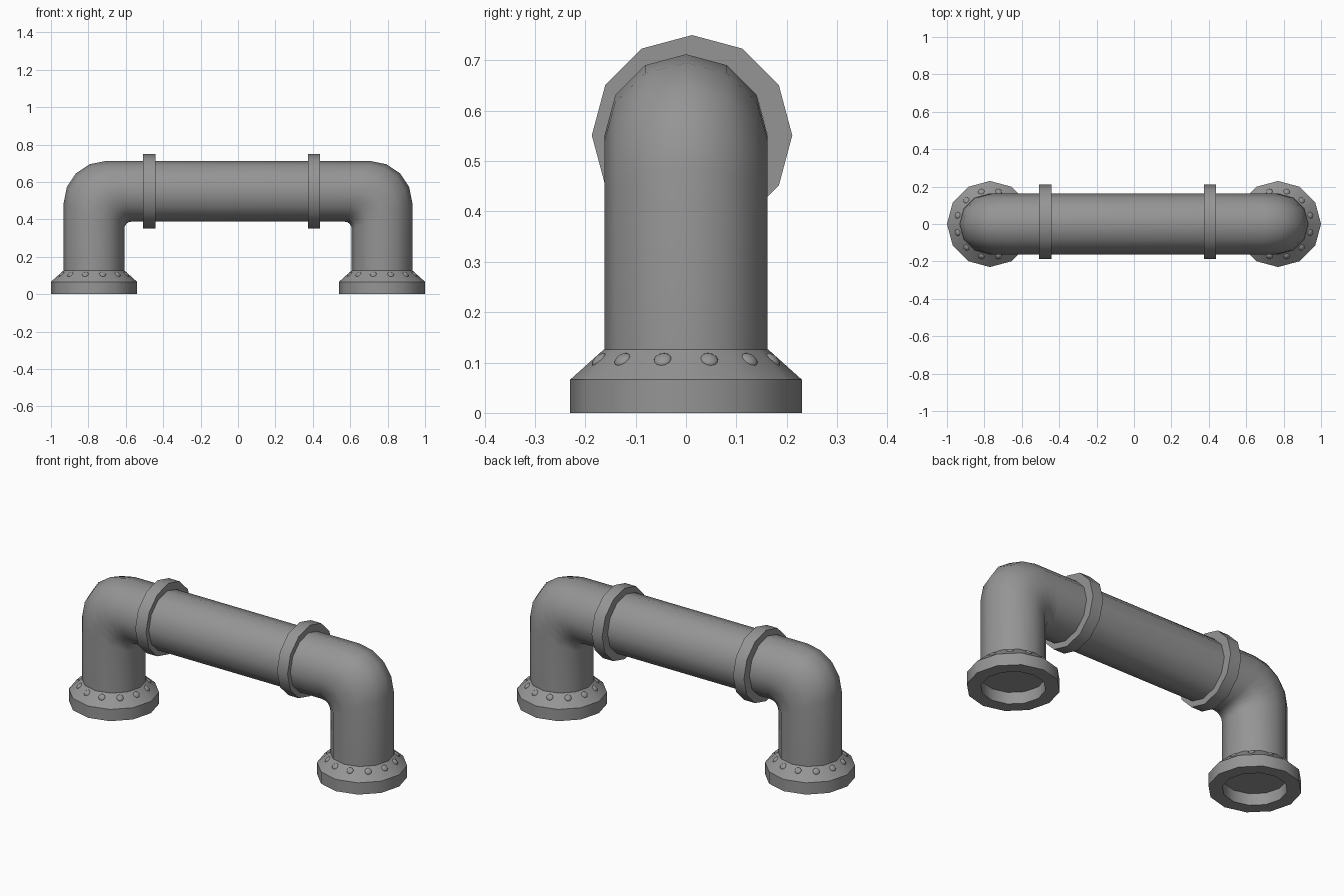
import bpy, bmesh
from math import sin, cos, pi, radians
from mathutils import Matrix, Vector

if "Cube" in bpy.data.objects:
    bpy.data.objects.remove(bpy.data.objects["Cube"])

N = 12
R = 0.162          # pipe radius
LEG_X, PIPE_Z = 0.77, 0.55

# dark grey metal
metal = bpy.data.materials.new("dark_metal")
metal.diffuse_color = (0.3, 0.3, 0.3, 1)
metal.use_nodes = True
metal.node_tree.nodes["Principled BSDF"].inputs["Base Color"].default_value = metal.diffuse_color


def finish(bm, name, angle=35):
    bmesh.ops.recalc_face_normals(bm, faces=bm.faces)
    mesh = bpy.data.meshes.new(name)
    bm.to_mesh(mesh)
    bm.free()
    mesh.materials.append(metal)
    ob = bpy.data.objects.new(name, mesh)
    bpy.context.collection.objects.link(ob)
    bpy.ops.object.select_all(action='DESELECT')
    ob.select_set(True)
    bpy.context.view_layer.objects.active = ob
    bpy.ops.object.shade_smooth_by_angle(angle=radians(angle))
    return ob


def loft(rings, name, closed=False):
    """Skin a list of N-point rings; closed joins the last to the first, else ends are capped."""
    bm = bmesh.new()
    vr = [[bm.verts.new(p) for p in ring] for ring in rings]
    pairs = list(zip(vr, vr[1:]))
    if closed:
        pairs.append((vr[-1], vr[0]))
    else:
        bm.faces.new(vr[0])
        bm.faces.new(vr[-1])
    for a, b in pairs:
        for i in range(N):
            j = (i + 1) % N
            bm.faces.new((a[i], a[j], b[j], b[i]))
    return finish(bm, name)


def bend_ring(a):
    """Cross-section in the left elbow: tight radius inside, wide radius outside."""
    ring = []
    for i in range(N):
        t = 2 * pi * i / N
        u, v = R * cos(t), R * sin(t)
        br = 0.04 + (0.225 - 0.04) * (u + R) / (2 * R)
        ring.append((-LEG_X - u + br * (1 - cos(a)), v, PIPE_Z + u - br * (1 - sin(a))))
    return ring


# pipe: leg, elbow, span, elbow, leg
foot = [(-LEG_X - R * cos(2 * pi * i / N), R * sin(2 * pi * i / N), 0.065) for i in range(N)]
left = [foot] + [bend_ring(pi / 2 * k / 4) for k in range(5)]
right = [[(-x, y, z) for x, y, z in ring] for ring in reversed(left)]
loft(left + right, "pipe")

# collars around the span, slightly off the pipe axis
for name, x0, x1 in (("left_collar", -0.507, -0.44), ("right_collar", 0.373, 0.438)):
    section = [(x0, 0.15), (x0, 0.199), (x1, 0.199), (x1, 0.15)]
    loft([[(x, 0.012 + r * sin(2 * pi * i / N), 0.551 + r * cos(2 * pi * i / N))
           for i in range(N)] for x, r in section], name, closed=True)

# floor flanges with rivets
profile = [(0.16, 0), (0.23, 0), (0.23, 0.066), (0.163, 0.126), (0.158, 0.126), (0.16, 0.066)]
slope = Vector((0.06, 0, 0.067)).to_track_quat('Z', 'Y').to_matrix().to_4x4()
for side, cx in (("left", -LEG_X), ("right", LEG_X)):
    loft([[(cx + r * cos(2 * pi * i / N), r * sin(2 * pi * i / N), z)
           for i in range(N)] for r, z in profile], side + "_flange", closed=True)
    bm = bmesh.new()
    for k in range(N):
        m = (Matrix.Translation((cx, 0, 0)) @ Matrix.Rotation(pi / 12 + k * pi / 6, 4, 'Z')
             @ Matrix.Translation((0.178, 0, 0.105)) @ slope @ Matrix.Diagonal((1, 1, 0.5, 1)))
        bmesh.ops.create_uvsphere(bm, u_segments=12, v_segments=8, radius=0.018, matrix=m)
    finish(bm, side + "_rivets", 60)
